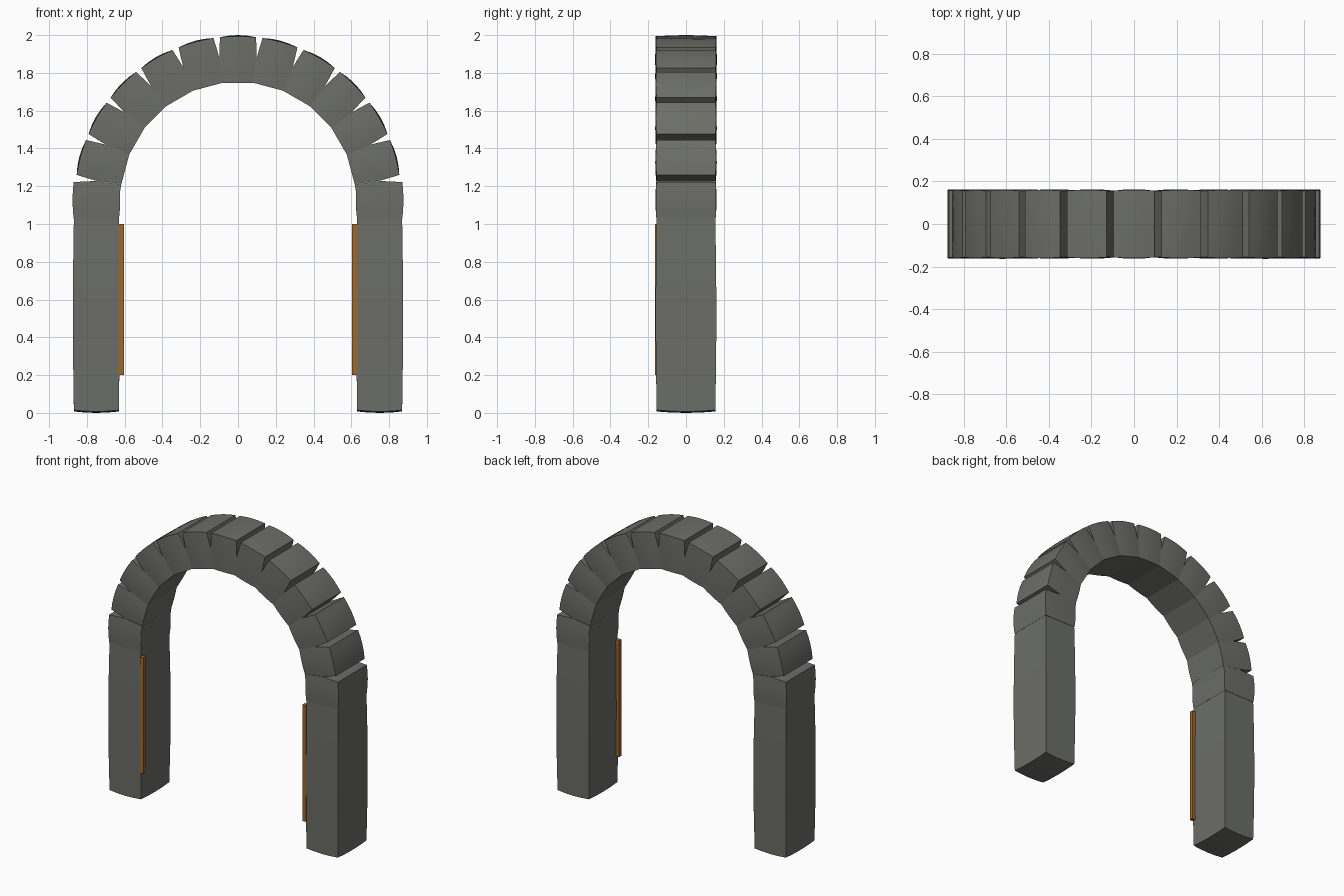
import bpy, bmesh, math

if "Cube" in bpy.data.objects:
    bpy.data.objects.remove(bpy.data.objects["Cube"])

def material(name, rgb):
    m = bpy.data.materials.new(name)
    m.diffuse_color = (*rgb, 1)
    m.use_nodes = True
    m.node_tree.nodes["Principled BSDF"].inputs["Base Color"].default_value = m.diffuse_color
    return m

STONE = material("grey stone", (0.150, 0.155, 0.137))
BRASS = material("amber strip", (0.34, 0.14, 0.025))

CZ = 1.13                      # height of the arch centre
R_IN, R_NOTCH, R_OUT = 0.623, 0.755, 0.864
HALF = math.radians(7.5)       # half angle of one arch stone


def add_block(bm, fn, drop):
    """Add a subdivided cube, drop hidden contact faces, map it with fn(u, v, w)."""
    b = bmesh.new()
    bmesh.ops.create_cube(b, size=2)
    bmesh.ops.subdivide_edges(b, edges=b.edges[:], cuts=3, use_grid_fill=True)
    gone = [f for f in b.faces if drop(f.calc_center_median())]
    bmesh.ops.delete(b, geom=gone, context='FACES')
    for v in b.verts:
        v.co = fn(*v.co)
    me = bpy.data.meshes.new("tmp")
    b.to_mesh(me)
    b.free()
    bm.from_mesh(me)
    bpy.data.meshes.remove(me)


def finish(bm, name, mat, angle=10):
    bmesh.ops.remove_doubles(bm, verts=bm.verts[:], dist=0.0008)
    bmesh.ops.recalc_face_normals(bm, faces=bm.faces[:])
    me = bpy.data.meshes.new(name)
    bm.to_mesh(me)
    bm.free()
    me.materials.append(mat)
    ob = bpy.data.objects.new(name, me)
    bpy.context.collection.objects.link(ob)
    bpy.ops.object.select_all(action='DESELECT')
    ob.select_set(True)
    bpy.context.view_layer.objects.active = ob
    bpy.ops.object.shade_smooth_by_angle(angle=math.radians(angle))
    return ob


def depth(u, v, w):
    # slightly swollen front and back
    return v * (0.156 + 0.007 * (1 - u * u) * (1 - 0.4 * w * w))


def arch_stone(theta):
    def fn(u, v, w):
        if w <= 0:
            r, half = R_NOTCH + w * (R_NOTCH - R_IN), HALF
        else:
            r = R_NOTCH + w * (R_OUT - R_NOTCH)
            half = HALF - w * math.radians(1.15)
        if w == -1:            # flat underside
            r *= math.cos(HALF) / math.cos(u * HALF)
        if w == 1:             # domed outer face
            r += 0.006 * (1 - v * v) * (1 - u * u)
        a = theta + u * half
        return (r * math.sin(a), depth(u, v, w), CZ + r * math.cos(a))
    return fn


# ring of wedge stones, joined below the notches
ring = bmesh.new()
for i in range(-5, 6):
    add_block(ring, arch_stone(math.radians(15 * i)),
              lambda c: abs(c.x) > 0.99 and c.z < 0)
finish(ring, "arch_ring", STONE)

Z_SPRING = 1.03
for side, label in ((-1, "left"), (1, "right")):
    def springer(u, v, w):
        # short stone under the arch, top meets the first notch
        x = 0.75 + u * (0.12 + 0.006 * (1 - w * w))
        top = 1.228 + (0.017 * u if u < 0 else -0.006 * u)
        if w == 1 and u == -1:
            x = R_IN * math.cos(HALF)
        z = Z_SPRING + (w + 1) / 2 * (top - Z_SPRING)
        y = v * (0.157 + 0.005 * (1 - w * w) * (1 - 0.5 * u * u))
        return (side * x, y, z)

    def shaft(u, v, w):
        # tall pillar with gently swollen sides and a domed foot
        x = 0.75 + u * (0.119 + 0.005 * (1 - w * w))
        y = v * (0.155 + 0.006 * (1 - w * w))
        z = 0.015 + (w + 1) / 2 * (Z_SPRING - 0.015)
        if w == -1:
            z = 0.015 * (1 - (1 - 0.5 * u * u - 0.5 * v * v))
        return (side * x, y, z)

    bm = bmesh.new()
    add_block(bm, springer, lambda c: c.z < -0.99)
    finish(bm, label + "_springer", STONE)
    bm = bmesh.new()
    add_block(bm, shaft, lambda c: c.z > 0.99)
    finish(bm, label + "_pillar", STONE)

    # thin upright strip on the inner front corner
    bm = bmesh.new()
    add_block(bm, lambda u, v, w: (side * (0.618 + 0.0135 * u),
                                   -0.150 + 0.0135 * v, 0.6 + 0.4 * w),
              lambda c: False)
    finish(bm, label + "_strip", BRASS)
